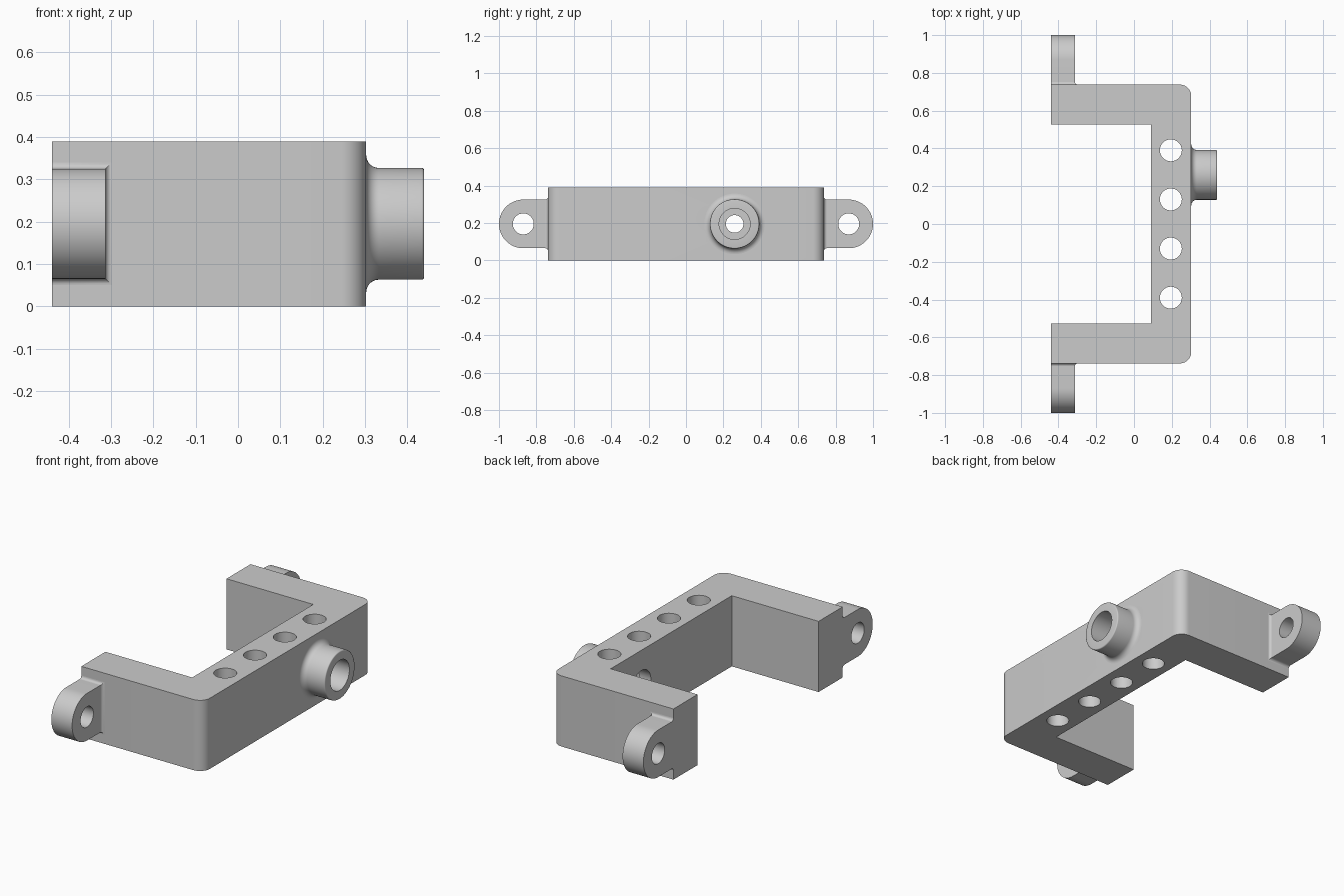
import bpy
import bmesh
from math import sin, cos, pi, radians
from mathutils import Matrix, Vector

cube = bpy.data.objects.get("Cube")
if cube:
    bpy.data.objects.remove(cube, do_unlink=True)

GREY = (0.6, 0.6, 0.6, 1)
metal = bpy.data.materials.new("plain grey")
metal.use_nodes = True
metal.diffuse_color = GREY
metal.node_tree.nodes["Principled BSDF"].inputs["Base Color"].default_value = GREY

HEIGHT = 0.39
MID = HEIGHT / 2
BACK = -0.44      # open end of the arms
FACE = 0.303      # outer face of the crossbar
SIDE = 0.738      # outer face of the arms
BORE_Y = 0.26


def arc(cu, cv, r, start, end, steps):
    """Points of an arc, angles in degrees."""
    angles = [radians(start + (end - start) * i / steps) for i in range(steps + 1)]
    return [(cu + r * cos(a), cv + r * sin(a)) for a in angles]


def make_object(name, bm):
    bmesh.ops.recalc_face_normals(bm, faces=bm.faces)
    mesh = bpy.data.meshes.new(name)
    bm.to_mesh(mesh)
    bm.free()
    mesh.materials.append(metal)
    ob = bpy.data.objects.new(name, mesh)
    bpy.context.collection.objects.link(ob)
    return ob


def loft(name, rings, capped=True, closed=False):
    """Skin a row of matching closed rings."""
    bm = bmesh.new()
    rows = [[bm.verts.new(p) for p in ring] for ring in rings]
    pairs = list(zip(rows, rows[1:]))
    if closed:
        pairs.append((rows[-1], rows[0]))
    for a, b in pairs:
        n = len(a)
        for i in range(n):
            j = (i + 1) % n
            bm.faces.new((a[i], a[j], b[j], b[i]))
    if capped:
        bm.faces.new(rows[0])
        bm.faces.new(rows[-1])
    return make_object(name, bm)


def cylinder(name, centre, radius, length, axis):
    bm = bmesh.new()
    turn = Matrix.Rotation(pi / 2, 4, "Y") if axis == "X" else Matrix()
    bmesh.ops.create_cone(bm, cap_ends=True, segments=64, radius1=radius, radius2=radius,
                          depth=length, matrix=Matrix.Translation(Vector(centre)) @ turn)
    ob = make_object(name, bm)
    ob.hide_render = True
    return ob


def finish(ob, cutters=()):
    """Cut the holes, then shade the curved walls smooth."""
    bpy.ops.object.select_all(action="DESELECT")
    bpy.context.view_layer.objects.active = ob
    ob.select_set(True)
    for cutter in cutters:
        mod = ob.modifiers.new("hole", "BOOLEAN")
        mod.operation = "DIFFERENCE"
        mod.solver = "EXACT"
        mod.object = cutter
        bpy.ops.object.modifier_apply(modifier=mod.name)
        bpy.data.objects.remove(cutter, do_unlink=True)
    bpy.ops.object.shade_smooth_by_angle(angle=radians(30))


# U-shaped bracket body with rounded outer corners
R = 0.06
outline = [(BACK, -SIDE)]
outline += arc(FACE - R, -SIDE + R, R, -90, 0, 10)
outline += arc(FACE - R, SIDE - R, R, 0, 90, 10)
outline += [(BACK, SIDE), (BACK, 0.528), (0.09, 0.528), (0.09, -0.528), (BACK, -0.528)]
body = loft("bracket_body", [[(x, y, z) for x, y in outline] for z in (0, HEIGHT)])

# Four upright holes and the stepped cross bore
holes = [cylinder("upright_hole", (0.195, y, MID), 0.058, 1, "Z")
         for y in (-0.39, -0.13, 0.13, 0.39)]
holes += [cylinder("cross_bore", (0.25, BORE_Y, MID), 0.047, 0.5, "X"),
          cylinder("inner_counterbore", (0.11, BORE_Y, MID), 0.083, 0.2, "X"),
          cylinder("outer_counterbore", (0.39, BORE_Y, MID), 0.083, 0.2, "X")]
finish(body, holes)

# Round boss with a fillet at its root and a softened rim
BOSS_R, FILLET, RIM, END = 0.132, 0.03, 0.006, 0.44
profile = [(FACE, 0.083)]
profile += arc(FACE + FILLET, BOSS_R + FILLET, FILLET, 180, 270, 8)
profile += arc(END - RIM, BOSS_R - RIM, RIM, 90, 0, 4)
profile += [(END, 0.083)]
turns = [2 * pi * i / 64 for i in range(64)]
boss = loft("boss", [[(x, BORE_Y + r * cos(a), MID + r * sin(a)) for a in turns]
                     for x, r in profile], capped=False, closed=True)
finish(boss)

# Mounting lugs with pin holes, and the small fillets at their roots
LUG_R, LUG_Y, LUG_X, F = 0.13, 0.87, -0.313, 0.015
for s, word in ((1, "rear"), (-1, "front")):
    tab = [(SIDE, MID - LUG_R)] + arc(LUG_Y, MID, LUG_R, -90, 90, 32) + [(SIDE, MID + LUG_R)]
    lug = loft(word + "_lug", [[(x, s * y, z) for y, z in tab] for x in (BACK, LUG_X)])
    finish(lug, [cylinder("pin_hole", (-0.38, s * LUG_Y, MID), 0.056, 0.5, "X")])

    rings = []
    for y, grow in arc(SIDE + F, F, F, 180, 270, 6):
        h = LUG_R + grow
        rings.append([(BACK, s * y, MID - h), (LUG_X + grow, s * y, MID - h),
                      (LUG_X + grow, s * y, MID + h), (BACK, s * y, MID + h)])
    finish(loft(word + "_lug_fillet", rings))
